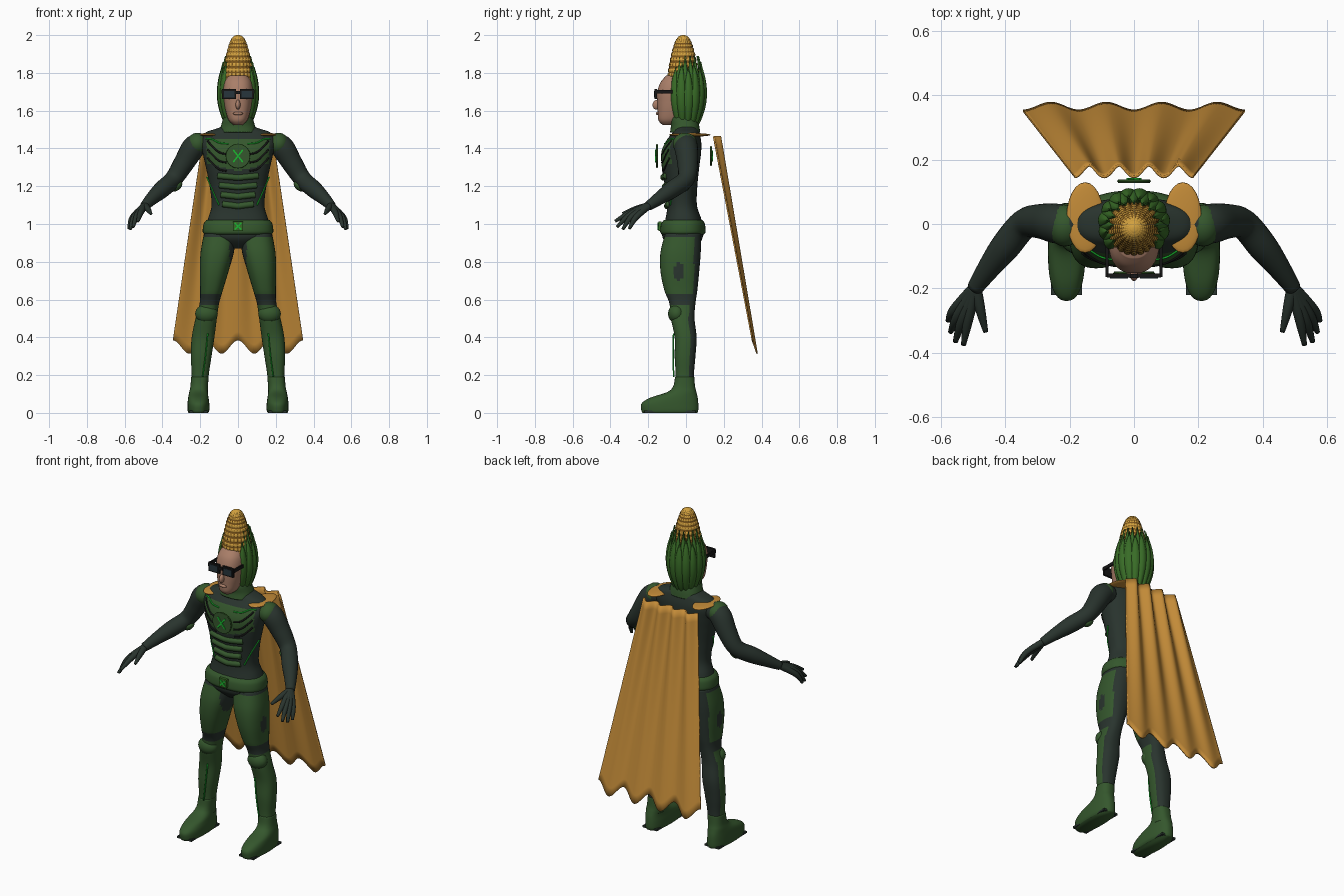
import bpy, bmesh
from math import sin, cos, pi, radians
from mathutils import Vector, Matrix, Quaternion

if "Cube" in bpy.data.objects:
    bpy.data.objects.remove(bpy.data.objects["Cube"], do_unlink=True)


def material(name, *rgb):
    m = bpy.data.materials.new(name)
    m.use_nodes = True
    m.diffuse_color = (*rgb, 1)
    bsdf = next(n for n in m.node_tree.nodes if n.type == 'BSDF_PRINCIPLED')
    bsdf.inputs["Base Color"].default_value = (*rgb, 1)
    bsdf.inputs["Roughness"].default_value = 0.7
    return m


SUIT = material("dark_suit", .022, .034, .027)
ARMOR = material("armor_green", .035, .095, .026)
HUSK = material("husk_green", .04, .15, .02)
GLOW = material("bright_green", .01, .5, .03)
GOLD = material("cape_gold", .55, .26, .04)
CORN = material("corn_yellow", .65, .36, .05)
GROOVE = material("corn_groove", .2, .09, .01)
SKIN = material("skin", .4, .21, .14)
BLACK = material("black", .008, .008, .008)
LENS = material("lens", .02, .035, .045)
POWER = 2.4


def finish(name, bm, mats, rule=None, mirror=False, smooth=True):
    bmesh.ops.recalc_face_normals(bm, faces=bm.faces)
    for f in bm.faces:
        f.smooth = smooth
        if rule:
            f.material_index = int(rule(f.calc_center_median(), f.normal))
    me = bpy.data.meshes.new(name)
    bm.to_mesh(me)
    bm.free()
    ob = bpy.data.objects.new(name, me)
    bpy.context.collection.objects.link(ob)
    for m in mats:
        me.materials.append(m)
    if mirror:
        ob.modifiers.new("mirror", 'MIRROR').use_mirror_merge = False
    return ob


def spline(rows, steps):
    # Catmull-Rom through rows of numbers
    out, last = [], len(rows) - 1
    for i in range(last):
        p = [rows[max(0, min(last, i + k))] for k in (-1, 0, 1, 2)]
        for s in range(steps):
            t = s / steps
            out.append([.5 * (2 * b + (c - a) * t + (2 * a - 5 * b + 4 * c - d) * t * t
                        + (3 * b - a - 3 * c + d) * t ** 3) for a, b, c, d in zip(*p)])
    return out + [list(rows[last])]


def skin_rows(name, rows, mats, closed=True, **kw):
    # Bridge rows of points into a surface, capping closed ends
    bm = bmesh.new()
    vs = [[bm.verts.new(p) for p in r] for r in rows]
    n = len(rows[0])
    for a, b in zip(vs, vs[1:]):
        for i in range(n if closed else n - 1):
            j = (i + 1) % n
            bm.faces.new((a[i], a[j], b[j], b[i]))
    if closed:
        bm.faces.new(vs[0])
        bm.faces.new(vs[-1])
    return finish(name, bm, mats, **kw)


def signed(v):
    return (abs(v) ** (2 / POWER)) * (1 if v > 0 else -1)


def loft(name, rings, mats, steps=6, seg=48, **kw):
    # Rings are (z, x0, x1, y0, y1)
    rows = []
    for z, x0, x1, y0, y1 in spline(rings, steps):
        rows.append([((x0 + x1) / 2 + (x1 - x0) / 2 * signed(cos(2 * pi * i / seg)),
                      (y0 + y1) / 2 + (y1 - y0) / 2 * signed(sin(2 * pi * i / seg)), z)
                     for i in range(seg)])
    return skin_rows(name, rows, mats, **kw)


def centred(rows):
    return [(z, -w, w, a, b) for z, w, a, b in rows]


def tube(name, pts, mat, steps=5, seg=12, **kw):
    # Points are (x, y, z, radius)
    path = spline(pts, steps)
    cs = [Vector(p[:3]) for p in path]
    q, prev, rows = Quaternion(), Vector((0, 0, 1)), []
    for i, c in enumerate(cs):
        t = (cs[min(i + 1, len(cs) - 1)] - cs[max(i - 1, 0)]).normalized()
        q, prev = prev.rotation_difference(t) @ q, t
        rows.append([c + q @ Vector((cos(a), sin(a), 0)) * path[i][3]
                     for a in (2 * pi * k / seg for k in range(seg))])
    return skin_rows(name, rows, [mat], **kw)


def solid(name, kind, loc, size, mat, turn=None, **kw):
    bm = bmesh.new()
    m = Matrix.Translation(loc) @ (turn or Matrix()) @ Matrix.Diagonal((*size, 1))
    if kind == 'ball':
        bmesh.ops.create_uvsphere(bm, u_segments=24, v_segments=14, radius=1, matrix=m)
    elif kind == 'box':
        bmesh.ops.create_cube(bm, size=2, matrix=m)
    else:
        bmesh.ops.create_cone(bm, cap_ends=True, segments=32, radius1=1, radius2=1, depth=2, matrix=m)
    return finish(name, bm, [mat], smooth=kind == 'ball', **kw)


# Torso with green breastplate
TORSO = [(.87, .05, -.07, .06), (.92, .15, -.12, .085), (.97, .175, -.125, .095),
         (1.03, .158, -.108, .08), (1.1, .14, -.1, .058), (1.2, .15, -.112, .06),
         (1.3, .17, -.128, .07), (1.38, .188, -.13, .08), (1.44, .2, -.105, .08),
         (1.485, .17, -.07, .07), (1.515, .09, -.06, .06), (1.56, .06, -.06, .05)]


def chest_plate(c, n):
    low = 1.28 + .25 * abs(c.x)
    return n.y < -.3 and low < c.z < 1.45 and abs(c.x) < .165


loft("torso", centred(TORSO), [SUIT, ARMOR], steps=10, seg=80, rule=chest_plate)
FINE = spline(TORSO, 10)


def front(x, z):
    _, w, a, b = min(FINE, key=lambda r: abs(r[0] - z))
    return (a + b) / 2 - (b - a) / 2 * max(0, 1 - abs(x / w) ** POWER) ** (1 / POWER)


def on_chest(name, pts, radius, mat, **kw):
    tube(name, [(x, front(x, z), z, radius) for x, z in pts], mat, seg=8, **kw)


# Abdomen bands, chest seams and glowing piping
for i in range(4):
    z, w = 1.245 - .05 * i, .105 - .008 * i
    on_chest("abdomen_band_%d" % i, [(w * k / 4, z + .01 * abs(k) / 4) for k in range(-4, 5)], .017, ARMOR)
for i in range(3):
    z = 1.40 - .045 * i
    on_chest("chest_seam_%d" % i, [(.06, z - .03), (.1, z - .02), (.14, z + .015), (.16, z + .04)],
             .005, BLACK, mirror=True)
on_chest("waist_piping", [(.165, 1.25), (.14, 1.19), (.118, 1.14), (.1, 1.1)], .004, GLOW, mirror=True)
on_chest("chest_piping", [(.05, 1.425), (.1, 1.43), (.14, 1.45), (.17, 1.45)], .004, GLOW, mirror=True)

# Floating emblems on chest and back
UPRIGHT = Matrix.Rotation(pi / 2, 4, 'X')
for side, y, r, out in (("front", -.153, .062, -1), ("back", .133, .05, 1)):
    solid(side + "_emblem", 'disc', (0, y, 1.36), (r, r, .005), ARMOR, UPRIGHT)
    tube(side + "_emblem_rim", [(r * cos(a), y, 1.36 + r * sin(a), .003)
         for a in (2 * pi * k / 16 for k in range(17))], HUSK, steps=2, seg=6)
    for s in (1, -1):
        solid("%s_emblem_bar_%d" % (side, s), 'box', (0, y + out * .007, 1.36), (.004, .003, r * .65),
              GLOW, Matrix.Rotation(s * radians(38), 4, 'Y'))

# Belt, buckle and collar
loft("belt", centred([(.945, .178, -.128, .096), (.96, .187, -.137, .104),
                      (1.0, .182, -.132, .1), (1.02, .168, -.118, .088)]), [ARMOR])
solid("buckle", 'box', (0, -.138, .988), (.026, .008, .026), HUSK)
for s in (1, -1):
    solid("buckle_bar_%d" % s, 'box', (0, -.148, .988), (.004, .003, .024), GLOW,
          Matrix.Rotation(s * pi / 4, 4, 'Y'))
loft("collar", centred([(1.485, .1, -.085, .075), (1.52, .09, -.08, .07), (1.56, .078, -.085, .06),
                        (1.585, .07, -.07, .055)]), [ARMOR])


# Legs with thigh and shin armour
def leg_armor(c, n):
    if c.z > .63:
        oval = ((c.y + .04) / .024) ** 2 + ((c.z - .75) / .05) ** 2 < 1 and n.x > .4
        return c.z < .93 and n.y < .55 and c.x > .045 and not oval
    return c.z < .19 or (c.z < .57 and n.y < .35)


loft("legs", [(.95, .01, .18, -.11, .08), (.85, .022, .198, -.135, .078), (.75, .05, .202, -.135, .07),
              (.65, .08, .2, -.115, .06), (.58, .1, .203, -.088, .05), (.5, .112, .225, -.08, .045),
              (.4, .125, .245, -.06, .056), (.3, .14, .25, -.06, .05), (.2, .155, .245, -.055, .042),
              (.1, .16, .25, -.06, .045)], [SUIT, ARMOR], steps=8, rule=leg_armor, mirror=True)
loft("boots", [(.0, .158, .262, -.23, .06), (.015, .152, .267, -.237, .065), (.05, .152, .267, -.235, .065),
               (.08, .156, .264, -.19, .062), (.11, .16, .258, -.1, .055), (.14, .16, .252, -.068, .048),
               (.19, .155, .248, -.058, .044)], [ARMOR], mirror=True)
solid("boot_soles", 'box', (.21, -.085, .006), (.048, .135, .006), SUIT, mirror=True)
solid("knee_pads", 'ball', (.167, -.05, .525), (.06, .045, .05), ARMOR, mirror=True)
tube("shin_piping", [(.16, -.066, .42, .004), (.172, -.068, .3, .004), (.187, -.065, .19, .004)],
     GLOW, seg=6, mirror=True)

# Arms, shoulder caps and elbow pads
tube("arms", [(.17, 0, 1.43, .05), (.23, 0, 1.41, .062), (.285, .008, 1.325, .055), (.34, 0, 1.24, .047),
              (.4, -.07, 1.185, .046), (.45, -.135, 1.14, .036), (.495, -.2, 1.095, .025)],
     SUIT, seg=20, mirror=True)
solid("shoulder_caps", 'ball', (.215, -.005, 1.425), (.054, .065, .058), ARMOR, mirror=True)
solid("elbow_pads", 'ball', (.325, -.01, 1.2), (.035, .03, .022), ARMOR,
      Matrix.Rotation(radians(40), 4, 'Y'), mirror=True)
HAND = {"thumb": ((.478, -.265, 1.08), (.461, -.335, 1.055)),
        "index": ((.515, -.295, 1.06), (.53, -.375, 1.015)),
        "middle": ((.533, -.295, 1.05), (.555, -.365, .985)),
        "ring": ((.548, -.285, 1.042), (.57, -.335, .972)),
        "little": ((.558, -.265, 1.035), (.578, -.3, .975))}
for label, (knuckle, tip) in HAND.items():
    tube(label + "_fingers", [(.493, -.195, 1.098, .019), (*knuckle, .016), (*tip, .008)],
         SUIT, mirror=True)

# Gold shoulder plates
solid("shoulder_plates", 'ball', (.152, .02, 1.472), (.058, .11, .01), GOLD, mirror=True)

# Pleated cape
rows = []
for j in range(25):
    t = j / 24
    half = .185 + .16 * t
    row = []
    for i in range(81):
        u = i / 40 - 1
        wave = cos(4 * pi * u)
        row.append((half * u, .168 + .2 * t - (.018 - .006 * t) * wave,
                    1.465 - t * (1.115 - .035 * wave)))
    rows.append(row)
cape = skin_rows("cape", rows, [GOLD], closed=False)
cape.modifiers.new("thickness", 'SOLIDIFY').thickness = .008

# Head and glasses
loft("head", centred([(1.525, .025, -.125, -.05), (1.55, .05, -.146, .0), (1.6, .066, -.15, .03),
                      (1.65, .075, -.152, .05), (1.7, .08, -.152, .06), (1.75, .074, -.135, .06),
                      (1.785, .055, -.105, .04)]), [SKIN])
solid("nose", 'ball', (0, -.155, 1.632), (.013, .022, .026), SKIN,
      Matrix.Rotation(radians(-18), 4, 'X'))
solid("lips", 'ball', (0, -.148, 1.585), (.026, .012, .009), SKIN)
solid("glasses_bridge", 'box', (0, -.162, 1.695), (.014, .006, .008), BLACK)
solid("glasses_frames", 'box', (.047, -.16, 1.688), (.037, .006, .027), BLACK, mirror=True)
solid("glasses_lenses", 'box', (.047, -.167, 1.687), (.028, .002, .018), LENS, mirror=True)
solid("glasses_arms", 'box', (.084, -.115, 1.7), (.004, .05, .01), BLACK, mirror=True)

# Corn cob with bumpy kernels
COLS, ROWS, FACETS = 22, 17, 6
COB = spline([(1.68, .085), (1.75, .085), (1.82, .08), (1.9, .064), (1.96, .046), (1.99, .028), (2.0, .008)], 20)
rows = []
for j in range(ROWS * FACETS + 1):
    z, r = COB[round(j / (ROWS * FACETS) * (len(COB) - 1))]
    row = []
    for i in range(COLS * FACETS):
        bump = abs(sin(pi * j / FACETS) * sin(pi * i / FACETS)) ** .5
        a = 2 * pi * i / (COLS * FACETS)
        rr = r * (.93 + .07 * bump)
        row.append((rr * cos(a), -.015 + rr * sin(a), z))
    rows.append(row)


def groove(c, n):
    r = min(COB, key=lambda p: abs(p[0] - c.z))[1]
    return Vector((c.x, c.y + .015)).length < r * .956 and c.z < 1.98


skin_rows("corn_cob", rows, [CORN, GROOVE], rule=groove)

# Husk leaves wrapping the head in two layers
HUSK_PROFILE = [(1.5, .055), (1.56, .085), (1.63, .106), (1.7, .112), (1.77, .104), (1.83, .088), (1.89, .074)]


def leaf(name, angle, spread, inset, top):
    prof = [p for p in spline(HUSK_PROFILE, 5) if p[0] <= top]
    rows = []
    for k, (z, r) in enumerate(prof):
        t = k / (len(prof) - 1)
        w = spread * max(.04, 1 - t ** 5) * (.75 + .25 * min(1, 3 * t))
        rows.append([((r - inset + .007 * cos(v * pi / 2)) * sin(angle + w * v),
                      -(r - inset + .007 * cos(v * pi / 2)) * cos(angle + w * v), z)
                     for v in (i / 4 - 1 for i in range(9))])
    ob = skin_rows(name, rows, [HUSK], closed=False)
    ob.modifiers.new("thickness", 'SOLIDIFY').thickness = .004


for i in range(12):
    leaf("outer_leaf_%d" % i, radians(51 + 23.45 * i), radians(13.5), .006, 1.84 + .02 * (i % 2))
for i in range(11):
    leaf("inner_leaf_%d" % i, radians(62.7 + 23.45 * i), radians(13.5), .012, 1.89)
